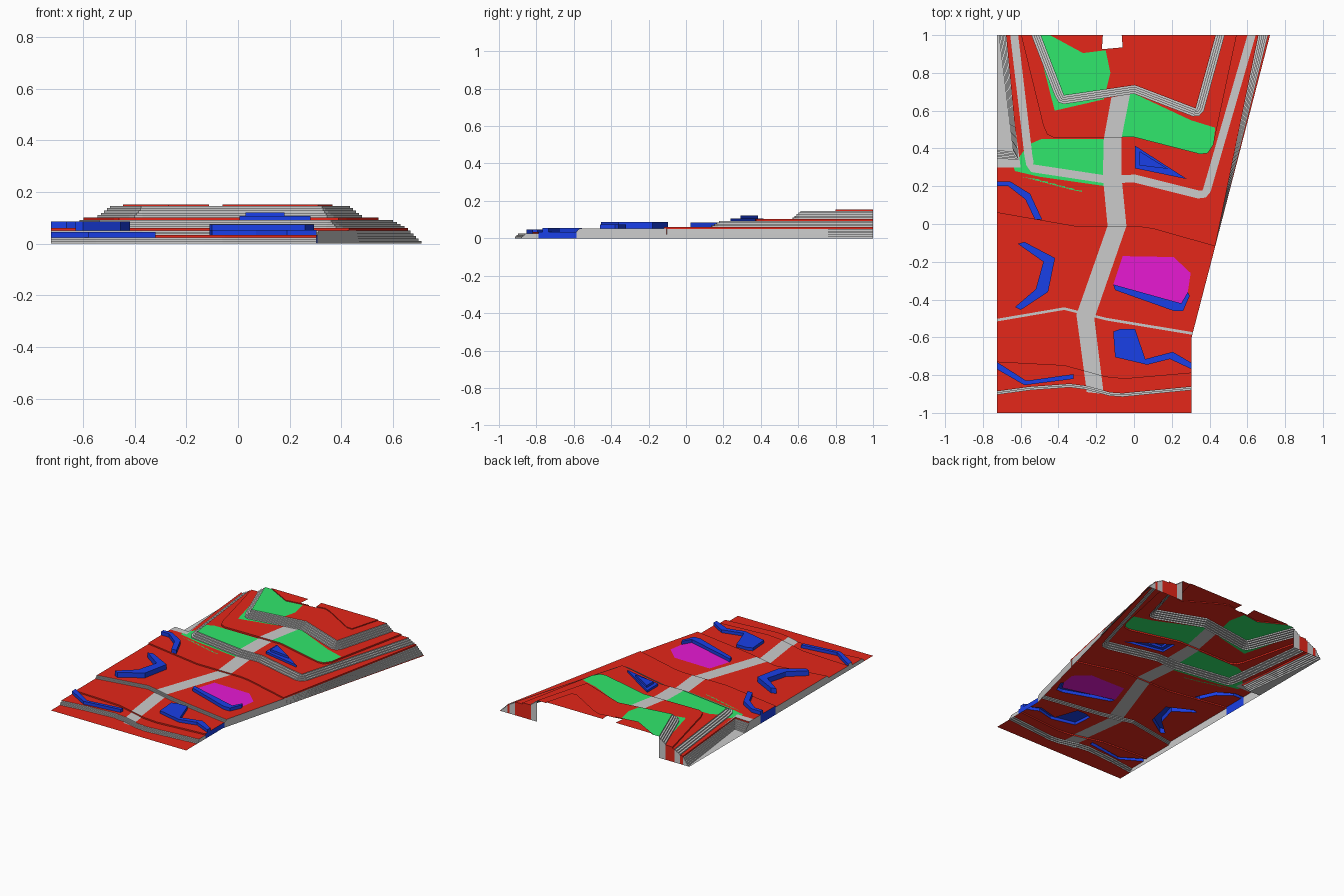
import bpy, bmesh
from mathutils import Vector
from mathutils.geometry import delaunay_2d_cdt

if "Cube" in bpy.data.objects:
    bpy.data.objects.remove(bpy.data.objects["Cube"])

COLORS = {"terraces": (.78, .02, .01, 1), "planting_beds": (.03, .8, .15, 1),
          "retaining_walls": (.01, .05, .8, 1), "plaza": (.8, .01, .65, 1),
          "steps_and_path": None}
RED, GREEN, BLUE, PINK, GREY = COLORS

# Site outline, with a small notch at the back
site = [(-.725, -1), (.305, -1), (.305, -.6), (.72, 1), (-.065, 1), (-.06, .935),
        (-.17, .925), (-.165, 1), (-.725, 1)]


def inside(p, poly):
    hit = False
    for (x1, y1), (x2, y2) in zip(poly, poly[1:] + poly[:1]):
        if (y1 > p[1]) != (y2 > p[1]) and p[0] < (x2 - x1) * (p[1] - y1) / (y2 - y1) + x1:
            hit = not hit
    return hit


def offset(line, d):
    out = []
    for i, p in enumerate(line):
        a = Vector(line[max(i - 1, 0)])
        b = Vector(line[min(i + 1, len(line) - 1)])
        t = (b - a).normalized()
        out.append((p[0] - t.y * d, p[1] + t.x * d))
    return out


levels = []      # (polygon, height, tread part, riser part)


def band(line, width, z0, z1, n, close=()):
    """Flight of n grey steps following a contour, ending in a red terrace."""
    for j in range(n):
        poly = offset(line, width * j / (n - 1)) + list(close)
        levels.append((poly, z0 + (z1 - z0) * (j + 1) / n,
                       RED if j == n - 1 else GREY, GREY))


# Lower terraces
close = [(.45, -.118), (.3, .02), (-.75, .3)]
band([(-.75, -.907), (-.55, -.88), (-.34, -.865), (-.26, -.875), (-.13, -.91),
      (-.06, -.915), (.33, -.877)], .018, 0, .025, 3, close)
levels.append(([(-.75, -.73), (-.37, -.75), (-.15, -.81), (-.05, -.82), (.33, -.787)] + close,
               .034, RED, RED))
band([(-.75, -.52), (-.6, -.495), (-.37, -.455), (-.15, -.51), (.33, -.59)],
     .014, .034, .052, 3, close)

# Side embankments fanning out towards the back
mid = [(-.75, .064), (-.3, -.015), (.03, -.015), (.1, -.025), (.43, -.118)]
for k in range(1, 7):
    poly = mid + [(.728 - .0105 * k, 1.03), (-.728 + .008 * k, 1.03),
                  (-.645 + .005 * k, .39 - .008 * k), (-.75, .405 - .009 * k)]
    levels.append((poly, .0101 * k, RED if k == 6 else GREY, RED if k == 6 else GREY))

# Upper terraces
band([(-.659, 1.03), (-.58, .36), (-.57, .31), (-.545, .275), (-.15, .215), (0, .22),
      (.34, .135), (.38, .14), (.405, .17), (.653, 1.03)], .042, .0606, .092, 4)
levels.append(([(-.605, 1.03), (-.48, .52), (-.46, .475), (-.42, .455), (0, .46), (.35, .37),
                (.39, .375), (.42, .42), (.55, 1.03)], .102, RED, RED))
band([(-.555, 1.03), (-.42, .68), (-.4, .645), (-.37, .635), (0, .69), (.31, .57),
      (.345, .572), (.37, .6), (.488, 1.03)], .045, .102, .147, 5)
levels.append(([(-.5, 1.03), (-.27, .905), (-.17, .92), (0, .95), (.05, .93), (.27, .8),
                (.31, .8), (.375, 1.03)], .153, RED, RED))

# Flat coloured areas: beds, path, plaza, pit floor
patches = [
    ([(-.53, 1.03), (-.5, 1.03), (-.27, .905), (-.15, .92), (-.125, .8), (-.16, .66),
      (-.42, .6)], GREEN),
    ([(-.02, .7), (.3, .55), (.43, .51), (.42, .42), (.39, .375), (.35, .37), (0, .46),
      (-.065, .46)], GREEN),
    ([(-.49, .45), (-.16, .45), (-.15, .2), (-.5, .25), (-.63, .28), (-.64, .31),
      (-.56, .42)], GREEN),
    ([(-.12, .67), (-.16, .45), (-.165, .25), (-.14, -.01), (-.305, -.48), (-.25, -.89),
      (-.16, -.9), (-.21, -.5), (-.04, -.01), (-.065, .24), (-.065, .46), (-.02, .69)], GREY),
    ([(-.06, -.17), (.21, -.175), (.3, -.26), (.285, -.36), (.25, -.42), (-.11, -.32)], PINK),
    ([(-.75, 1.03), (-.75, .3), (-.6, .3), (-.7, 1.03)], GREY),
]
for i in range(6):   # sparse planting below the lower bed
    x, y = -.6 + .045 * i, .25 - .012 * i
    patches.append(([(x, y), (x + .1, y - .02), (x + .1, y - .014)], GREEN))

# Raised blue walls: (polygon, height above the ground)
walls = [
    ([(-.75, .225), (-.655, .225), (-.55, .16), (-.487, .025), (-.525, .025), (-.575, .13),
      (-.665, .2), (-.75, .2)], .025),
    ([(-.615, -.105), (-.58, -.095), (-.418, -.18), (-.455, -.36), (-.6, -.455), (-.63, -.44),
      (-.52, -.345), (-.48, -.2)], .034),
    ([(.005, .415), (.28, .238), (.005, .295)], .015),
    ([(.03, .385), (.18, .292), (.03, .31)], .03),
    ([(-.11, -.57), (-.07, -.555), (.005, -.555), (.06, -.715), (.205, -.677), (.33, -.75),
      (.33, -.78), (.19, -.715), (.07, -.745), (-.1, -.705)], .02),
    ([(-.75, -.715), (-.57, -.83), (-.32, -.795), (-.32, -.82), (-.58, -.853), (-.75, -.755)], .021),
    ([(-.11, -.32), (.25, -.42), (.285, -.36), (.295, -.38), (.26, -.46), (.21, -.46),
      (-.1, -.35)], .022),
]

# Planar map of every outline
pts, segs = [], []
for poly in [site] + [l[0] for l in levels] + [p[0] for p in patches] + [w[0] for w in walls]:
    n0, n = len(pts), len(poly)
    pts += [Vector(p) for p in poly]
    segs += [(n0 + i, n0 + (i + 1) % n) for i in range(n)]
V, _, F, *_ = delaunay_2d_cdt(pts, segs, [], 0, 1e-5)

tiles, edge_tile = [], {}
for f in F:
    c = sum((V[i] for i in f), Vector((0, 0))) / 3
    if not inside(c, site):
        continue
    z, tread, riser = 0, RED, RED
    for poly, h, t, r in levels:
        if h > z and inside(c, poly):
            z, tread, riser = h, t, r
    if tread == RED or z == 0:
        for poly, part in patches:
            if inside(c, poly):
                tread = part
    dz = max([h for poly, h in walls if inside(c, poly)], default=0)
    if dz:
        tread = riser = BLUE
    for a, b in zip(f, list(f[1:]) + [f[0]]):
        edge_tile[a, b] = len(tiles)
    tiles.append((f, z + dz, tread, riser))

# Treads at their heights, vertical risers wherever the height drops
meshes = {part: bmesh.new() for part in COLORS}


def add_face(part, coords):
    bm = meshes[part]
    bm.faces.new([bm.verts.new(c) for c in coords])


for f, z, tread, riser in tiles:
    add_face(tread, [(*V[i], z) for i in f])
for (a, b), t in edge_tile.items():
    f, z, tread, riser = tiles[t]
    low, part = 0, riser
    m = (V[a] + V[b]) / 2
    if (b, a) in edge_tile:
        low = tiles[edge_tile[b, a]][1]
    elif m.y > .9 and z > .14:
        continue                                   # open back
    elif m.y > .99:
        part = RED if tread == GREEN else tread
    elif m.x < 0:
        part = BLUE if .05 < m.y < .23 else GREY
    elif m.y < -.118:
        part = BLUE if -.8 < m.y < -.59 else GREY
    if m.x > .425 and -.118 < m.y < .17 and z < .065:
        part = RED
    if z > low + 1e-6:
        add_face(part, [(*V[a], low), (*V[b], low), (*V[b], z), (*V[a], z)])

for part, bm in meshes.items():
    bmesh.ops.remove_doubles(bm, verts=bm.verts, dist=1e-5)
    bmesh.ops.dissolve_limit(bm, angle_limit=.01, verts=bm.verts, edges=bm.edges)
    me = bpy.data.meshes.new(part)
    bm.to_mesh(me)
    bm.free()
    if COLORS[part]:
        mat = bpy.data.materials.new(part)
        mat.diffuse_color = COLORS[part]
        mat.use_nodes = True
        mat.node_tree.nodes["Principled BSDF"].inputs["Base Color"].default_value = mat.diffuse_color
        me.materials.append(mat)
    bpy.context.collection.objects.link(bpy.data.objects.new(part, me))
